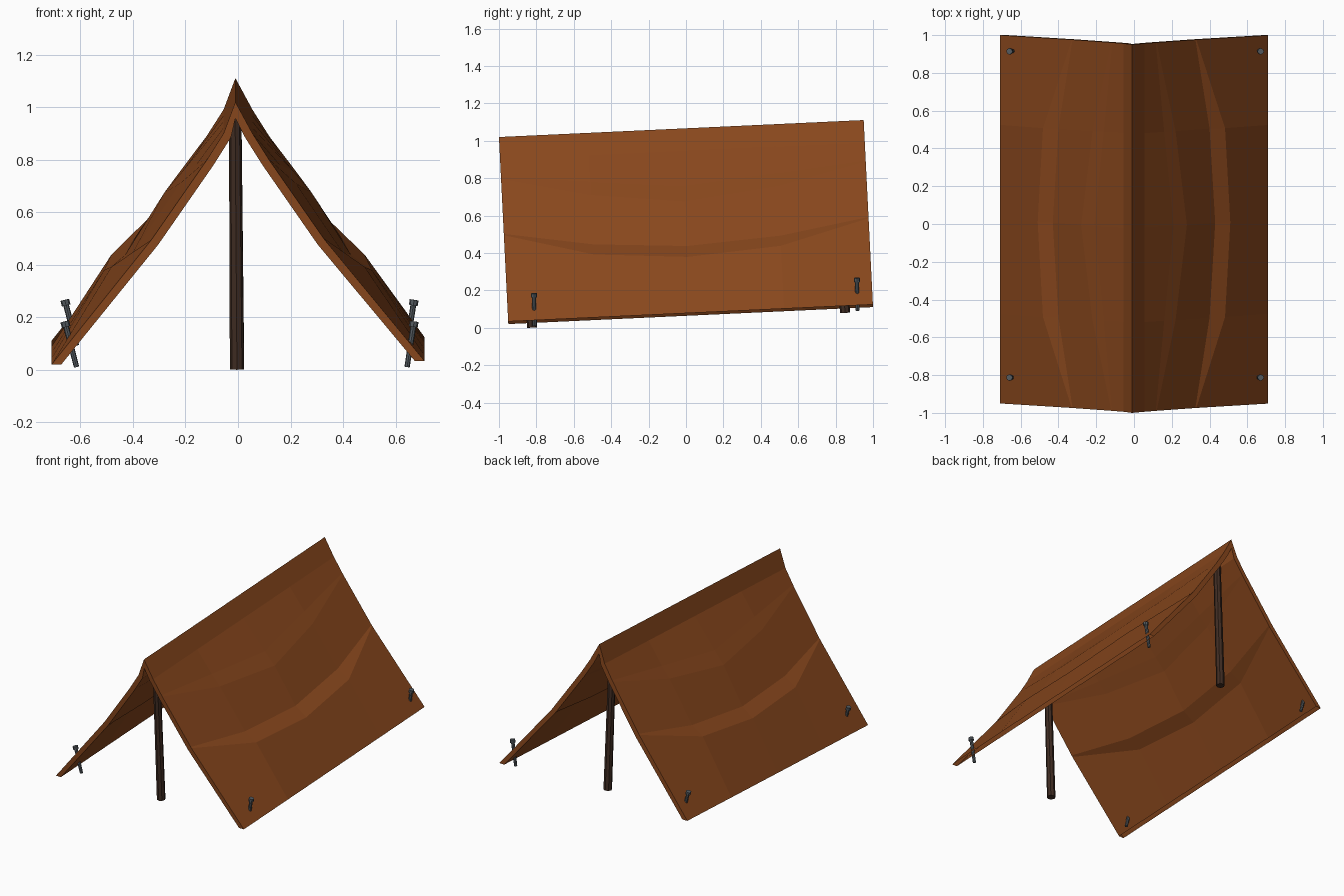
import bpy, bmesh
from mathutils import Vector

if "Cube" in bpy.data.objects:
    bpy.data.objects.remove(bpy.data.objects["Cube"])

TILT = 0.0465  # the whole shelter climbs towards the back


def material(name, rgb):
    m = bpy.data.materials.new(name)
    m.diffuse_color = (*rgb, 1)
    m.use_nodes = True
    m.node_tree.nodes["Principled BSDF"].inputs["Base Color"].default_value = m.diffuse_color
    return m


CANVAS = material("brown canvas", (0.248, 0.063, 0.012))
WOOD = material("dark wood", (0.050, 0.025, 0.016))
IRON = material("grey iron", (0.090, 0.105, 0.118))


def make_object(name, bm, mat):
    bmesh.ops.recalc_face_normals(bm, faces=bm.faces)
    me = bpy.data.meshes.new(name)
    bm.to_mesh(me)
    bm.free()
    me.materials.append(mat)
    ob = bpy.data.objects.new(name, me)
    bpy.context.collection.objects.link(ob)
    return ob


def place(x, t, z):
    """Shear a point at distance t along the ridge into the tilted frame."""
    return Vector((x, t - 0.05 * (z - 0.52), z + TILT * (t + 0.975)))


# Canvas: half profiles (ridge to hem) at the end, quarter and middle
END = [(0, 1.02), (.055, .900), (.115, .805), (.12, .797), (.325, .502), (.33, .495), (.71, .02)]
QUARTER = [(0, 1.02), (.055, .900), (.16, .758), (.22, .688), (.40, .424), (.482, .370), (.71, .02)]
MIDDLE = [(0, 1.02), (.055, .900), (.21, .712), (.28, .630), (.43, .392), (.51, .334), (.71, .02)]
STATIONS = [(-.975, END), (-.5, QUARTER), (0, MIDDLE), (.5, QUARTER), (.975, END)]


def underside(half):
    """Inner layer: each point moved inwards square to the slope."""
    pts = []
    for i, (x, z) in enumerate(half[1:-1], 1):
        a, b = Vector(half[i - 1]), Vector(half[i + 1])
        d = (b - a).normalized()
        pts.append((x + .032 * d.y, z - .032 * d.x))
    (rx, rz), (hx, hz) = half[0], half[-1]
    return [(rx, rz - .062)] + pts + [(hx - .037, hz)]


def full(half):
    left = [(-x, z) for x, z in reversed(half[1:])]
    right = half[1:-1] + [(half[-1][0], half[-1][1] + .014)]  # right hem sits higher
    return left + [(-0.01, half[0][1])] + right


bm = bmesh.new()
rings = []
for t, half in STATIONS:
    loop = full(half) + full(underside(half))[::-1]
    rings.append([bm.verts.new(place(x, t, z)) for x, z in loop])
n = len(rings[0])
for a, b in zip(rings, rings[1:]):
    for i in range(n):
        if i in (n // 2 - 1, n - 1):  # hems are left open
            continue
        j = i + 1
        bm.faces.new((a[i], a[j], b[j], b[i]))
for ring in (rings[0], rings[-1]):
    for i in range(n // 2 - 1):
        bm.faces.new((ring[i], ring[i + 1], ring[n - 2 - i], ring[n - 1 - i]))
make_object("canvas_sheet", bm, CANVAS)


def rod(bm, p, q, r1, r2, sides=8):
    """Closed tapered rod from p to q."""
    d = q - p
    geo = bmesh.ops.create_cone(bm, cap_ends=True, segments=sides,
                                radius1=r1, radius2=r2, depth=d.length)
    rot = Vector((0, 0, 1)).rotation_difference(d).to_matrix()
    for v in geo["verts"]:
        v.co = rot @ v.co + (p + q) / 2


# Ridge posts
for name, y, z in (("front_post", -.823, .001), ("back_post", .85, .08)):
    bm = bmesh.new()
    rod(bm, Vector((-.004, y, z)), Vector((-.011, y - .045, z + .96)), .027, .0235)
    make_object(name, bm, WOOD)

# Pegs through the hem corners, leaning outwards
for end, y, z in (("front", -.81, .010), ("back", .917, .092)):
    for side, x0, x1 in (("left", -.615, -.660), ("right", .644, .671)):
        foot, top = Vector((x0, y, z)), Vector((x1, y - .003, z + .174))
        neck = foot.lerp(top, .88)
        bm = bmesh.new()
        rod(bm, foot, neck, .010, .011)
        rod(bm, neck, top, .017, .017)
        make_object(f"{end}_{side}_peg", bm, IRON)
